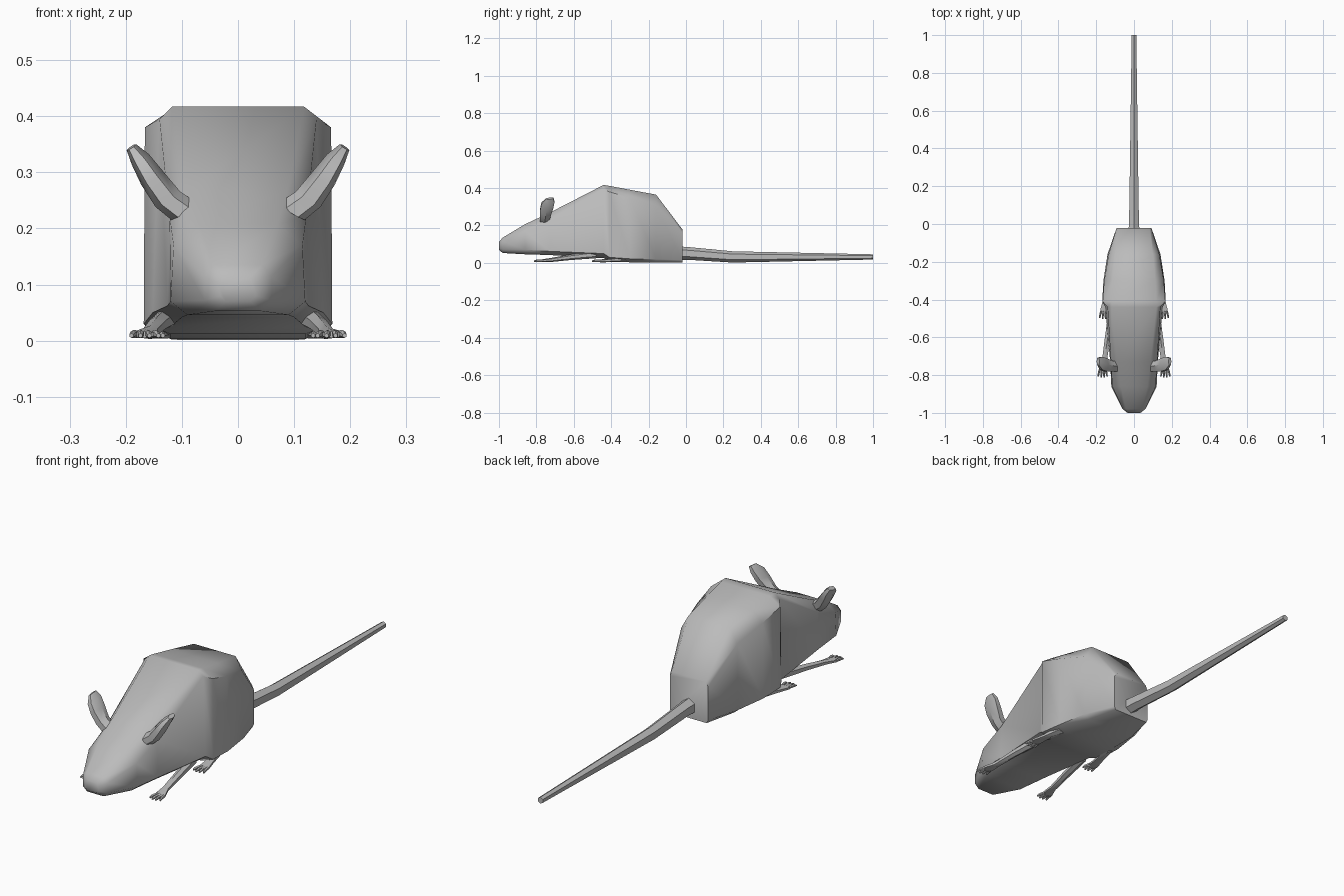
import bpy, bmesh, math
from mathutils import Vector

if "Cube" in bpy.data.objects:
    bpy.data.objects.remove(bpy.data.objects["Cube"])

fur = bpy.data.materials.new("grey_fur")
fur.diffuse_color = (0.5, 0.5, 0.5, 1)
fur.use_nodes = True
fur.node_tree.nodes["Principled BSDF"].inputs["Base Color"].default_value = fur.diffuse_color


def loft(name, rings, angle=40):
    """Skin a closed tube through equal-sized rings and cap both ends."""
    bm = bmesh.new()
    loops = [[bm.verts.new(p) for p in ring] for ring in rings]
    n = len(loops[0])
    for a, b in zip(loops, loops[1:]):
        for i in range(n):
            j = (i + 1) % n
            bm.faces.new((a[i], a[j], b[j], b[i]))
    bm.faces.new(loops[0][::-1])
    bm.faces.new(loops[-1])
    bmesh.ops.recalc_face_normals(bm, faces=bm.faces)
    mesh = bpy.data.meshes.new(name)
    bm.to_mesh(mesh)
    bm.free()
    mesh.materials.append(fur)
    ob = bpy.data.objects.new(name, mesh)
    bpy.context.collection.objects.link(ob)
    bpy.ops.object.select_all(action='DESELECT')
    ob.select_set(True)
    bpy.context.view_layer.objects.active = ob
    bpy.ops.object.shade_smooth_by_angle(angle=math.radians(angle))
    return ob


def oval(centre, u, v, ru, rv, n=6):
    """Ring of n points around centre in the plane of u and v."""
    turn = math.pi / n
    return [Vector(centre) + Vector(u) * ru * math.cos(2 * math.pi * i / n + turn)
            + Vector(v) * rv * math.sin(2 * math.pi * i / n + turn) for i in range(n)]


def tube(name, stations, n=6):
    """Tube running along y; stations are (x, y, z, half width, half height)."""
    return loft(name, [oval(s[:3], (1, 0, 0), (0, 0, 1), s[3], s[4], n) for s in stations])


# Body and head: y, then half width and height of back, flank, lower flank, belly
sections = [
    (-1.00, .022, .113, .034, .100, .032, .080, .022, .070),
    (-0.98, .042, .135, .060, .115, .060, .072, .040, .053),
    (-0.86, .070, .207, .115, .170, .120, .070, .090, .046),
    (-0.73, .088, .268, .122, .222, .126, .062, .100, .042),
    (-0.44, .118, .417, .140, .395, .152, .050, .120, .025),
    (-0.41, .118, .412, .166, .380, .168, .030, .120, .012),
    (-0.30, .112, .391, .158, .348, .162, .022, .120, .003),
    (-0.16, .100, .365, .134, .305, .140, .020, .118, .002),
    (-0.02, .082, .180, .092, .160, .092, .015, .085, .001),
]
rings = []
for y, *p in sections:
    half = [(p[i], y, p[i + 1]) for i in range(0, 8, 2)]
    rings.append(half + [(-x, yy, z) for x, yy, z in reversed(half)])
loft("body", rings, 50)

# Tail
tube("tail", [(0, -.05, .052, .034, .037), (0, .02, .050, .030, .034),
              (0, .25, .032, .026, .030), (0, 1.0, .032, .014, .014)])

for s, side in ((-1, "left"), (1, "right")):
    # Ear: x, y, z, half width along y, half thickness
    ear = [(.095, -.755, .230, .030, .028), (.125, -.752, .252, .032, .026),
           (.153, -.745, .290, .040, .023), (.174, -.738, .323, .040, .018),
           (.190, -.728, .345, .022, .010)]
    loft(side + "_ear", [oval((s * x, y, z), (0, 1, .1), (s * .85, 0, -.52), a, b)
                         for x, y, z, a, b in ear])

    # Legs ending in flat paws
    tube(side + "_front_leg", [(s * .120, -.48, .045, .020, .020),
                               (s * .142, -.62, .030, .017, .015),
                               (s * .156, -.72, .016, .015, .011),
                               (s * .165, -.765, .012, .025, .008),
                               (s * .167, -.785, .011, .022, .006)])
    tube(side + "_hind_leg", [(s * .125, -.32, .022, .024, .018),
                              (s * .148, -.40, .014, .018, .010),
                              (s * .158, -.455, .011, .024, .008),
                              (s * .160, -.475, .011, .020, .006)])

    # Toes fan out from each paw
    for paw, x, y in (("front", .166, -.77), ("hind", .158, -.46)):
        for k in (-1.5, -.5, .5, 1.5):
            length = .046 - .006 * abs(k)
            tube(f"{side}_{paw}_toe", [(s * (x + .011 * k), y, .012, .006, .007),
                                       (s * (x + .014 * k), y - length * .6, .012, .006, .007),
                                       (s * (x + .016 * k), y - length, .009, .004, .004)])
